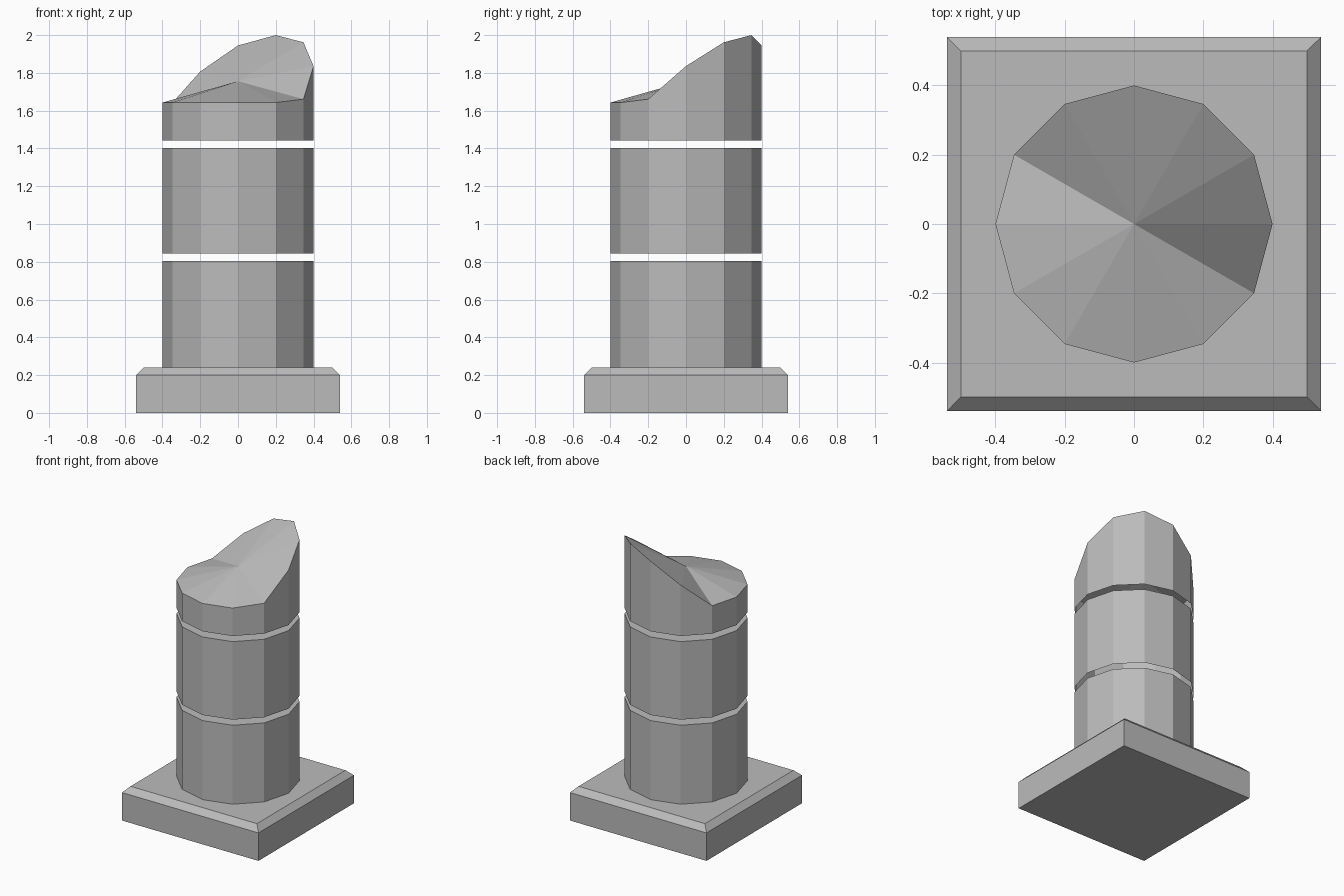
import bpy
import bmesh
from math import cos, sin, radians

cube = bpy.data.objects.get("Cube")
if cube:
    bpy.data.objects.remove(cube, do_unlink=True)

stone = bpy.data.materials.new("grey_stone")
stone.use_nodes = True
grey = (0.5, 0.5, 0.5, 1)
stone.diffuse_color = grey
stone.node_tree.nodes["Principled BSDF"].inputs["Base Color"].default_value = grey

SIDES, RADIUS = 12, 0.4


def finish(name, bm):
    bmesh.ops.recalc_face_normals(bm, faces=bm.faces)
    mesh = bpy.data.meshes.new(name)
    bm.to_mesh(mesh)
    bm.free()
    mesh.materials.append(stone)
    obj = bpy.data.objects.new(name, mesh)
    bpy.context.collection.objects.link(obj)


def ring(bm, radius, heights, start=0):
    n = len(heights)
    angles = [radians(start + 360 * i / n) for i in range(n)]
    return [bm.verts.new((radius * cos(a), radius * sin(a), z))
            for a, z in zip(angles, heights)]


def skin(bm, low, high):
    for i in range(len(low)):
        j = (i + 1) % len(low)
        bm.faces.new((low[i], low[j], high[j], high[i]))


# Square plinth with a chamfered top edge
bm = bmesh.new()
rings = [ring(bm, half * 2 ** 0.5, [z] * 4, 45)
         for half, z in ((0.54, 0), (0.54, 0.2), (0.5, 0.24))]
skin(bm, rings[0], rings[1])
skin(bm, rings[1], rings[2])
bm.faces.new(rings[0][::-1])
bm.faces.new(rings[2])
finish("plinth", bm)

# Column drums, open underneath and separated by narrow gaps
for name, bottom, top in (("lower_drum", 0.24, 0.805), ("middle_drum", 0.845, 1.403)):
    bm = bmesh.new()
    low, high = (ring(bm, RADIUS, [z] * SIDES) for z in (bottom, top))
    skin(bm, low, high)
    bm.faces.new(high)
    finish(name, bm)

# Broken top drum: uneven rim joined to a central point
rim = [1.836, 1.962, 2.0, 1.945, 1.807] + [1.643] * 6 + [1.661]
bm = bmesh.new()
low = ring(bm, RADIUS, [1.443] * SIDES)
high = ring(bm, RADIUS, rim)
skin(bm, low, high)
centre = bm.verts.new((0, 0, 1.756))
for i in range(SIDES):
    bm.faces.new((high[i], high[(i + 1) % SIDES], centre))
finish("broken_top", bm)
